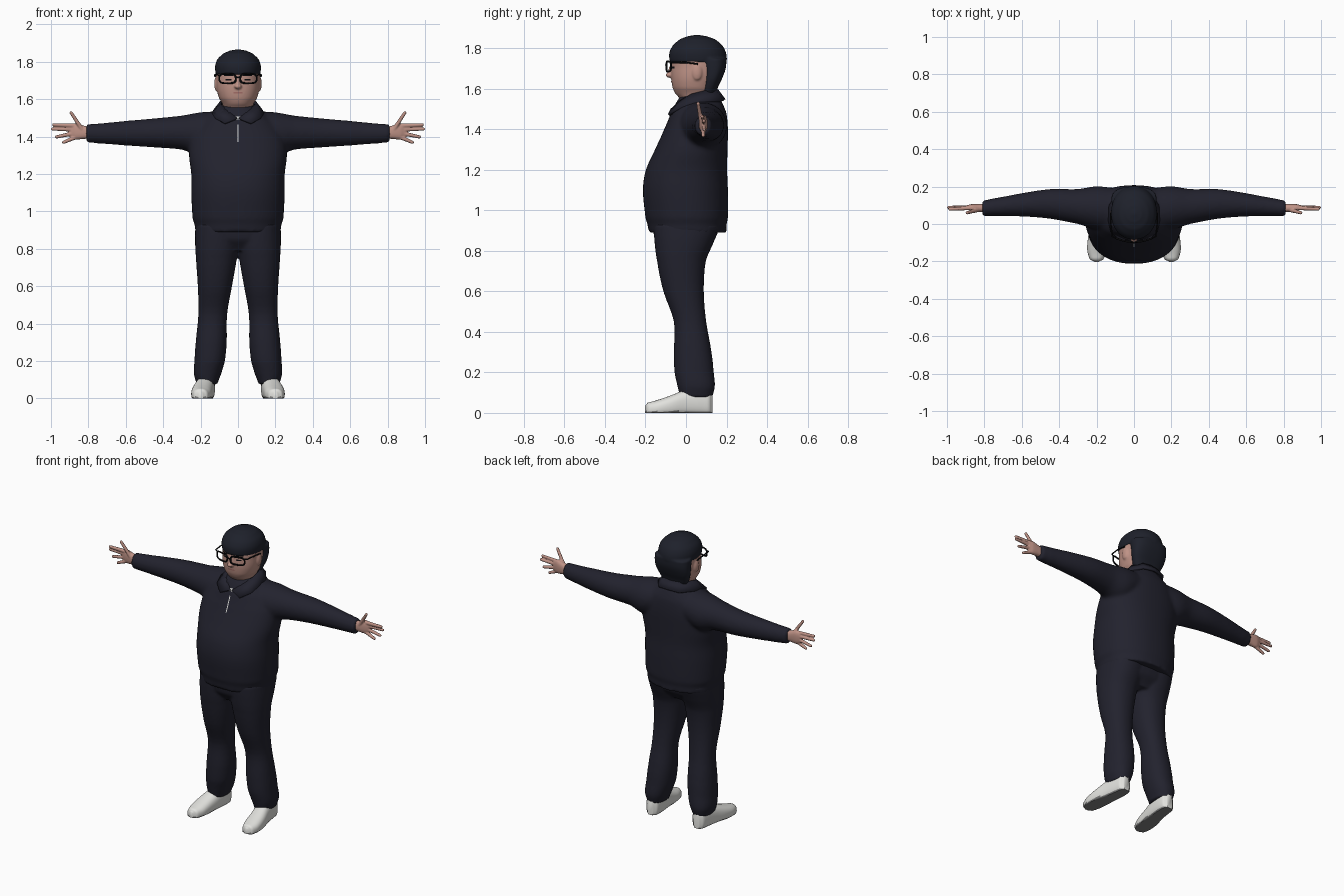
import bpy, bmesh, math
from mathutils import Vector

cube = bpy.data.objects.get("Cube")
if cube:
    bpy.data.objects.remove(cube)


def material(name, r, g, b):
    m = bpy.data.materials.new(name)
    m.use_nodes = True
    m.diffuse_color = (r, g, b, 1)
    m.node_tree.nodes["Principled BSDF"].inputs["Base Color"].default_value = (r, g, b, 1)
    return m


NAVY = material("navy cloth", .016, .016, .027)
CAP = material("dark cap", .013, .015, .024)
SKIN = material("skin", .52, .29, .24)
LIP = material("lips", .40, .17, .15)
WHITE = material("white leather", .76, .76, .73)
SOLE = material("grey sole", .22, .22, .22)
BLACK = material("black frame", .004, .004, .005)


def loft(bm, rings, axis, sign=1, power=2.0, sides=32, steps=4):
    """Skin rings of (position, a min, a max, b min, b max), eased along the axis."""
    path = []
    for i in range(len(rings) - 1):
        p = [Vector(rings[min(max(i + k, 0), len(rings) - 1)]) for k in (-1, 0, 1, 2)]
        for s in range(steps):
            t = s / steps
            ease = (p[0] * (-t + 2*t*t - t**3) + p[1] * (2 - 5*t*t + 3*t**3)
                    + p[2] * (t + 4*t*t - 3*t**3) + p[3] * (t**3 - t*t)) / 2
            ease[0] = p[1][0] + (p[2][0] - p[1][0]) * t
            path.append(ease)
    path.append(Vector(rings[-1]))
    loops = []
    for pos, a0, a1, b0, b1 in path:
        loop = []
        for k in range(sides):
            ang = math.tau * k / sides
            c, s = math.cos(ang), math.sin(ang)
            a = (a0 + a1) / 2 + (a1 - a0) / 2 * math.copysign(abs(c) ** (2 / power), c)
            b = (b0 + b1) / 2 + (b1 - b0) / 2 * math.copysign(abs(s) ** (2 / power), s)
            x, y, z = {"x": (pos, a, b), "y": (a, pos, b), "z": (a, b, pos)}[axis]
            loop.append(bm.verts.new((x * sign, y, z)))
        loops.append(loop)
    faces = [bm.faces.new(loops[0]), bm.faces.new(loops[-1])]
    for lo, hi in zip(loops, loops[1:]):
        for k in range(sides):
            n = (k + 1) % sides
            faces.append(bm.faces.new((lo[k], lo[n], hi[n], hi[k])))
    bmesh.ops.recalc_face_normals(bm, faces=faces)


def finish(name, bm, *mats, voxel=0, smooth=0, angle=50):
    mesh = bpy.data.meshes.new(name)
    bm.to_mesh(mesh)
    bm.free()
    ob = bpy.data.objects.new(name, mesh)
    bpy.context.collection.objects.link(ob)
    for m in mats:
        mesh.materials.append(m)
    bpy.ops.object.select_all(action="DESELECT")
    ob.select_set(True)
    bpy.context.view_layer.objects.active = ob
    bpy.ops.object.shade_smooth_by_angle(angle=math.radians(angle))
    if voxel:
        r = ob.modifiers.new("Blend", "REMESH")
        r.mode, r.voxel_size, r.use_smooth_shade = "VOXEL", voxel, True
        s = ob.modifiers.new("Soften", "SMOOTH")
        s.factor, s.iterations = .5, smooth
    return ob


def ball(bm, center, size):
    verts = bmesh.ops.create_uvsphere(bm, u_segments=16, v_segments=10, radius=1)["verts"]
    for v in verts:
        v.co = Vector(center) + v.co * Vector(size)


def tube(name, paths, radius, mat, closed):
    """Round wire along each path, turned into a mesh."""
    cu = bpy.data.curves.new(name, "CURVE")
    cu.dimensions, cu.bevel_depth, cu.bevel_resolution, cu.use_fill_caps = "3D", radius, 2, True
    for pts in paths:
        sp = cu.splines.new("POLY")
        sp.points.add(len(pts) - 1)
        sp.use_cyclic_u = closed
        for point, co in zip(sp.points, pts):
            point.co = (*co, 1)
    helper = bpy.data.objects.new(name + " path", cu)
    bm = bmesh.new()
    mesh = bpy.data.meshes.new_from_object(helper)
    bm.from_mesh(mesh)
    bpy.data.objects.remove(helper)
    return finish(name, bm, mat)


def plate(name, center, w, h, mat, target, lift=.003):
    """Thin patch laid onto a curved surface."""
    bm = bmesh.new()
    bmesh.ops.create_grid(bm, x_segments=8, y_segments=8, size=1)
    for v in bm.verts:
        v.co = Vector(center) + Vector((v.co.x * w, 0, v.co.y * h))
    ob = finish(name, bm, mat)
    wrap = ob.modifiers.new("Lay on", "SHRINKWRAP")
    wrap.target, wrap.offset = target, lift
    wrap.wrap_method, wrap.wrap_mode = "PROJECT", "ABOVE_SURFACE"
    wrap.use_project_y = True
    wrap.use_negative_direction = wrap.use_positive_direction = True
    wrap.cull_face = "BACK"
    return ob


# Pullover: trunk and both sleeves blended together
bm = bmesh.new()
trunk = [(.89, .23, -.185, .2), (.93, .232, -.19, .2), (.96, .243, -.2, .207), (1.1, .25, -.213, .207),
         (1.2, .25, -.198, .203), (1.3, .262, -.153, .205), (1.4, .25, -.108, .207),
         (1.48, .2, -.075, .2), (1.53, .135, -.05, .18), (1.565, .09, -.03, .16)]
loft(bm, [(z, -w, w, f, b) for z, w, f, b in trunk], "z", power=2.25, sides=48)
sleeve = [(.08, -.04, .19, 1.34, 1.535), (.2, -.03, .202, 1.30, 1.53), (.3, .0, .187, 1.33, 1.512),
          (.45, .028, .187, 1.342, 1.497), (.6, .04, .165, 1.352, 1.484), (.75, .042, .138, 1.363, 1.47),
          (.812, .042, .126, 1.368, 1.467)]
for s in (1, -1):
    loft(bm, sleeve, "x", s)
jacket = finish("pullover", bm, NAVY, voxel=.011, smooth=5)

# Trousers: pelvis and two legs
bm = bmesh.new()
loft(bm, [(.79, -.2, .2, -.11, .09), (.85, -.22, .22, -.153, .14), (.95, -.222, .222, -.165, .17)],
     "z", power=2.4)
leg = [(.075, .11, .222, -.03, .13), (.13, .09, .236, -.042, .143), (.2, .07, .233, -.057, .137),
       (.3, .06, .226, -.06, .126), (.45, .058, .212, -.06, .1), (.6, .032, .215, -.112, .088),
       (.75, .006, .225, -.143, .098), (.85, -.01, .23, -.156, .14), (.93, -.01, .228, -.16, .17)]
for s in (1, -1):
    loft(bm, leg, "z", s, power=2.2)
finish("trousers", bm, NAVY, voxel=.009, smooth=4)

# Shoes, with the underside coloured as the sole
last = [(-.202, .2, .012, .035), (-.19, .2, .036, .05), (-.14, .197, .053, .064), (-.07, .19, .055, .088),
        (0, .178, .051, .115), (.07, .17, .047, .125), (.115, .168, .04, .118), (.132, .168, .02, .1)]
for s, side in ((1, "left"), (-1, "right")):
    bm = bmesh.new()
    loft(bm, [(y, x - w, x + w, -.02, h) for y, x, w, h in last], "y", s, power=2.4)
    for v in bm.verts:
        v.co.z = max(v.co.z, 0)
    bm.normal_update()
    for f in bm.faces:
        f.material_index = int(f.calc_center_median().z < .008)
    finish(side + "_shoe", bm, WHITE, SOLE)

# Hands: palm, four fingers and a thumb
fingers = [((.875, .085, 1.458), (.985, .08, 1.463)), ((.88, .088, 1.438), (.991, .088, 1.44)),
           ((.88, .088, 1.417), (.97, .09, 1.398)), ((.865, .085, 1.398), (.932, .085, 1.369)),
           ((.835, .075, 1.44), (.892, .06, 1.527))]
for s, side in ((1, "left"), (-1, "right")):
    bm = bmesh.new()
    loft(bm, [(.78, .062, .107, 1.39, 1.448), (.83, .064, .107, 1.387, 1.46),
              (.87, .07, .106, 1.384, 1.471), (.895, .078, .1, 1.395, 1.462)], "x", s, power=2.4)
    for p, q in fingers:
        for i in range(15):
            t = i / 14
            r = .012 - .003 * t
            c = Vector(p).lerp(Vector(q), t)
            ball(bm, (c.x * s, c.y, c.z), (r, r, r))
    finish(side + "_hand", bm, SKIN, voxel=.004, smooth=3)

# Head: neck, face, nose and ears
bm = bmesh.new()
skull = [(1.47, .07, -.03, .13), (1.55, .078, -.03, .14), (1.575, .084, -.052, .145), (1.605, .101, -.066, .15),
         (1.65, .113, -.073, .165), (1.7, .116, -.074, .18), (1.76, .112, -.068, .18), (1.82, .07, -.02, .13)]
loft(bm, [(z, -w, w, f, b) for z, w, f, b in skull], "z", power=2.2, sides=48)
ball(bm, (0, -.08, 1.668), (.02, .021, .014))
ball(bm, (0, -.072, 1.69), (.011, .016, .03))
for s in (1, -1):
    ball(bm, (s * .116, .055, 1.682), (.011, .024, .04))
head = finish("head", bm, SKIN, voxel=.006, smooth=3)

# Close cap: crown plus the part running down behind the ears
bm = bmesh.new()
crown = [(1.73, .117, -.076, .198), (1.742, .121, -.082, .202), (1.78, .122, -.082, .197), (1.815, .109, -.064, .179),
         (1.845, .077, -.03, .143), (1.86, .042, .01, .1), (1.866, .01, .045, .065)]
loft(bm, [(z, -w, w, f, b) for z, w, f, b in crown], "z", power=2.1, sides=40)
nape = [(1.56, .078, .06, .148), (1.6, .098, .075, .155), (1.65, .115, .08, .178),
        (1.7, .12, .075, .196), (1.75, .12, .06, .2)]
loft(bm, [(z, -w, w, f, b) for z, w, f, b in nape], "z", power=2.5, sides=40)
finish("cap", bm, CAP, voxel=.006, smooth=3)

# Folded collar: inner top edge to outer lower edge, mirrored
bm = bmesh.new()
inner = [(0, .155, 1.592), (.055, .145, 1.592), (.09, .09, 1.588), (.09, .03, 1.572), (.062, -.025, 1.54), (.004, -.072, 1.497)]
outer = [(0, .19, 1.545), (.075, .178, 1.54), (.13, .1, 1.535), (.135, .02, 1.52), (.122, -.04, 1.497), (.07, -.085, 1.47)]
for s in (1, -1):
    a, b = ([bm.verts.new((x * s, y, z)) for x, y, z in edge] for edge in (inner, outer))
    for i in range(len(a) - 1):
        bm.faces.new((a[i], a[i + 1], b[i + 1], b[i])[::s])
bmesh.ops.remove_doubles(bm, verts=bm.verts, dist=.001)
collar = finish("collar", bm, NAVY)
thick = collar.modifiers.new("Thickness", "SOLIDIFY")
thick.thickness, thick.offset = .012, 0

# Zip and undershirt
plate("zip", (0, -.3, 1.417), .003, .047, WHITE, jacket)
plate("undershirt", (0, -.3, 1.497), .012, .008, WHITE, jacket)

# Eyes, brows and mouth
for s, side in ((1, "left"), (-1, "right")):
    plate(side + "_eye", (s * .05, -.3, 1.705), .015, .004, BLACK, head, .002)
    plate(side + "_brow", (s * .05, -.3, 1.728), .024, .004, BLACK, head, .002)
plate("mouth", (0, -.3, 1.634), .024, .004, LIP, head, .002)

# Glasses: rounded rims, bridge and side arms
rims, bars = [], []
for s in (1, -1):
    rim = []
    for k in range(28):
        c, d = math.cos(math.tau * k / 28), math.sin(math.tau * k / 28)
        x = .056 + .044 * math.copysign(abs(c) ** .6, c)
        rim.append((s * x, -.096 + 2.2 * x * x, 1.71 + .025 * math.copysign(abs(d) ** .6, d)))
    rims.append(rim)
    bars.append([(s * .095, -.077, 1.728), (s * .116, -.066, 1.73), (s * .124, 0, 1.73), (s * .123, .06, 1.722)])
bars.append([(-.015, -.096, 1.715), (0, -.1, 1.718), (.015, -.096, 1.715)])
tube("glasses_rims", rims, .005, BLACK, True)
tube("glasses_arms", bars, .004, BLACK, False)
